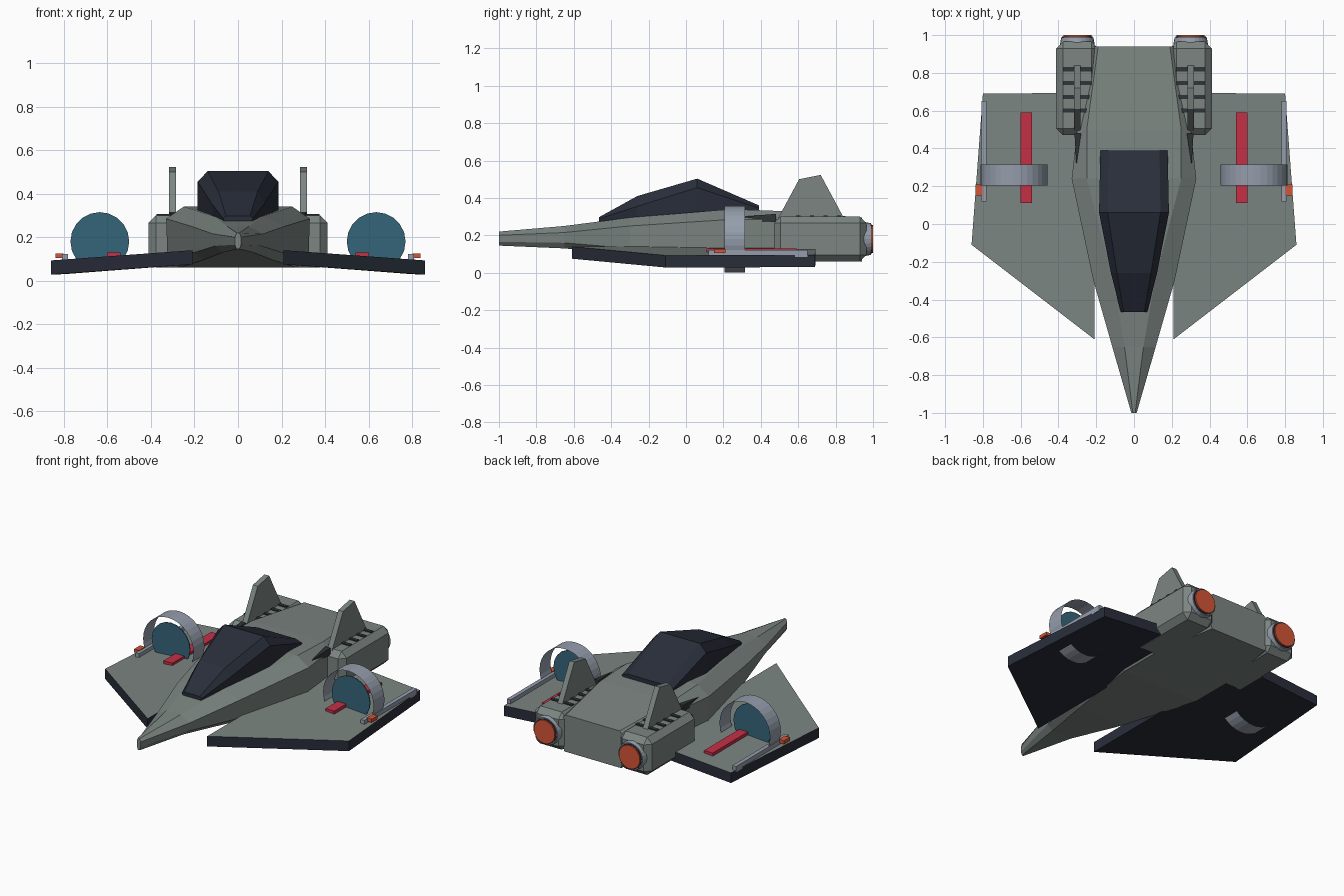
import bpy, bmesh, math
from mathutils import Matrix

if "Cube" in bpy.data.objects:
    bpy.data.objects.remove(bpy.data.objects["Cube"])

def mat(name, *c):
    m = bpy.data.materials.new(name)
    m.diffuse_color = (*c, 1)
    m.use_nodes = True
    m.node_tree.nodes["Principled BSDF"].inputs["Base Color"].default_value = m.diffuse_color
    return m

GREY = mat("hull_grey", .20, .235, .22)
DARK = mat("dark_navy", .022, .027, .042)
METAL = mat("metal", .30, .34, .41)
TEAL = mat("teal", .035, .13, .19)
RED = mat("red", .55, .03, .06)
ORANGE = mat("orange", .65, .09, .035)
BLACK = mat("vent_dark", .03, .035, .04)

def finish(name, bm, *mats):
    bmesh.ops.recalc_face_normals(bm, faces=bm.faces)
    me = bpy.data.meshes.new(name)
    bm.to_mesh(me)
    bm.free()
    for m in mats:
        me.materials.append(m)
    ob = bpy.data.objects.new(name, me)
    bpy.context.collection.objects.link(ob)
    return ob

def mirror(ob):
    ob.modifiers.new("mirror", 'MIRROR').use_clip = False
    return ob

def loft(name, sections, m):
    """Symmetric skin; each section is y plus (half width, z) points from top to bottom."""
    bm = bmesh.new()
    rings = []
    for y, *pts in sections:
        loop = pts + [(-x, z) for x, z in reversed(pts)]
        rings.append([bm.verts.new((x, y, z)) for x, z in loop])
    n = len(rings[0])
    for a, b in zip(rings, rings[1:]):
        for i in range(n):
            j = (i + 1) % n
            bm.faces.new((a[i], a[j], b[j], b[i]))
    bm.faces.new(rings[0])
    bm.faces.new(rings[-1])
    return finish(name, bm, m)

def box(name, x, y, z, m, bevel=0):
    bm = bmesh.new()
    bmesh.ops.create_cube(bm, size=1)
    for v in bm.verts:
        for i, (a, b) in enumerate((x, y, z)):
            v.co[i] = a if v.co[i] < 0 else b
    if bevel:
        bmesh.ops.bevel(bm, geom=bm.edges[:], offset=bevel, segments=1, affect='EDGES')
    return mirror(finish(name, bm, m))

def tube(name, x, z, r1, r2, y1, y2, m, seg=24, caps=True):
    """Round part lying along y."""
    bm = bmesh.new()
    bmesh.ops.create_cone(bm, cap_ends=caps, segments=seg, radius1=r1, radius2=r2, depth=y2 - y1,
                          matrix=Matrix.Translation((x, (y1 + y2) / 2, z)) @ Matrix.Rotation(-math.pi / 2, 4, 'X'))
    return mirror(finish(name, bm, m))

# Fuselage with a pointed nose
loft("fuselage", [
    (-1.0, (.006, .22), (.014, .20), (.014, .165), (.006, .145)),
    (-.65, (.05, .25), (.115, .215), (.105, .16), (.07, .13)),
    (-.30, (.11, .295), (.215, .25), (.20, .13), (.16, .095)),
    (.24, (.25, .34), (.33, .285), (.325, .13), (.27, .06)),
    (.50, (.25, .33), (.30, .285), (.30, .13), (.27, .06)),
    (.94, (.19, .295), (.22, .27), (.22, .13), (.20, .06))], GREY)

# Faceted canopy
loft("canopy", [
    (-.465, (.055, .297), (.07, .288), (.06, .265)),
    (-.26, (.09, .41), (.122, .355), (.11, .27)),
    (.06, (.14, .503), (.185, .455), (.185, .29)),
    (.39, (.135, .36), (.178, .345), (.17, .30))], DARK)

# Wings: grey on top, dark edges and underside
bm = bmesh.new()
outline = [(.21, -.61, .14), (.86, -.11, .093), (.80, .69, .095), (.21, .695, .14)]
top = [bm.verts.new(p) for p in outline]
low = [bm.verts.new((x, y, z - .065)) for x, y, z in outline]
bm.faces.new(top)
dark_faces = [bm.faces.new(low)]
for i in range(4):
    j = (i + 1) % 4
    dark_faces.append(bm.faces.new((top[i], top[j], low[j], low[i])))
for f in dark_faces:
    f.material_index = 1
mirror(finish("wings", bm, GREY, DARK))

# Engine pods and nozzles
box("engine_pods", (.19, .412), (.47, .965), (.06, .30), GREY, .035)
tube("nozzle_rims", .30, .18, .092, .085, .95, .988, METAL)
tube("nozzle_seams", .30, .18, .080, .080, .97, .992, BLACK)
tube("nozzle_glow", .30, .18, .074, .074, .97, 1.0, ORANGE)

# Tail fins
bm = bmesh.new()
prof = [(.49, .28), (.50, .305), (.605, .50), (.72, .523), (.84, .30), (.84, .28)]
f = bm.faces.new([bm.verts.new((.284, y, z)) for y, z in prof])
ext = bmesh.ops.extrude_face_region(bm, geom=[f])
bmesh.ops.translate(bm, vec=(.034, 0, 0), verts=[v for v in ext["geom"] if isinstance(v, bmesh.types.BMVert)])
mirror(finish("tail_fins", bm, GREY))

# Pod vents and shoulder intakes
for i in range(4):
    y = .60 + i * .073
    box(f"vent_{i + 1}", (.225, .375), (y - .011, y + .011), (.29, .307), BLACK)
bm = bmesh.new()
v = [bm.verts.new(p) for p in [(.305, .31, .30), (.28, .48, .315), (.315, .48, .315),
                               (.305, .31, .27), (.28, .48, .27), (.315, .48, .27)]]
for q in ((0, 1, 2), (3, 4, 5), (0, 1, 4, 3), (1, 2, 5, 4), (2, 0, 3, 5)):
    bm.faces.new([v[k] for k in q])
mirror(finish("shoulder_intakes", bm, BLACK))

# Lift rings set through the wings, each with a fan disc
tube("lift_rings", .635, .18, .178, .178, .205, .315, METAL, 32, caps=False)
tube("fan_discs", .635, .18, .135, .135, .23, .236, TEAL, 20)

# Wing stripes, side rails and marker lights
box("wing_stripes", (.54, .602), (.11, .59), (.10, .13), RED)
box("side_rails", (.782, .808), (.12, .65), (.085, .122), METAL)
box("marker_lights", (.802, .838), (.15, .21), (.105, .126), ORANGE)
